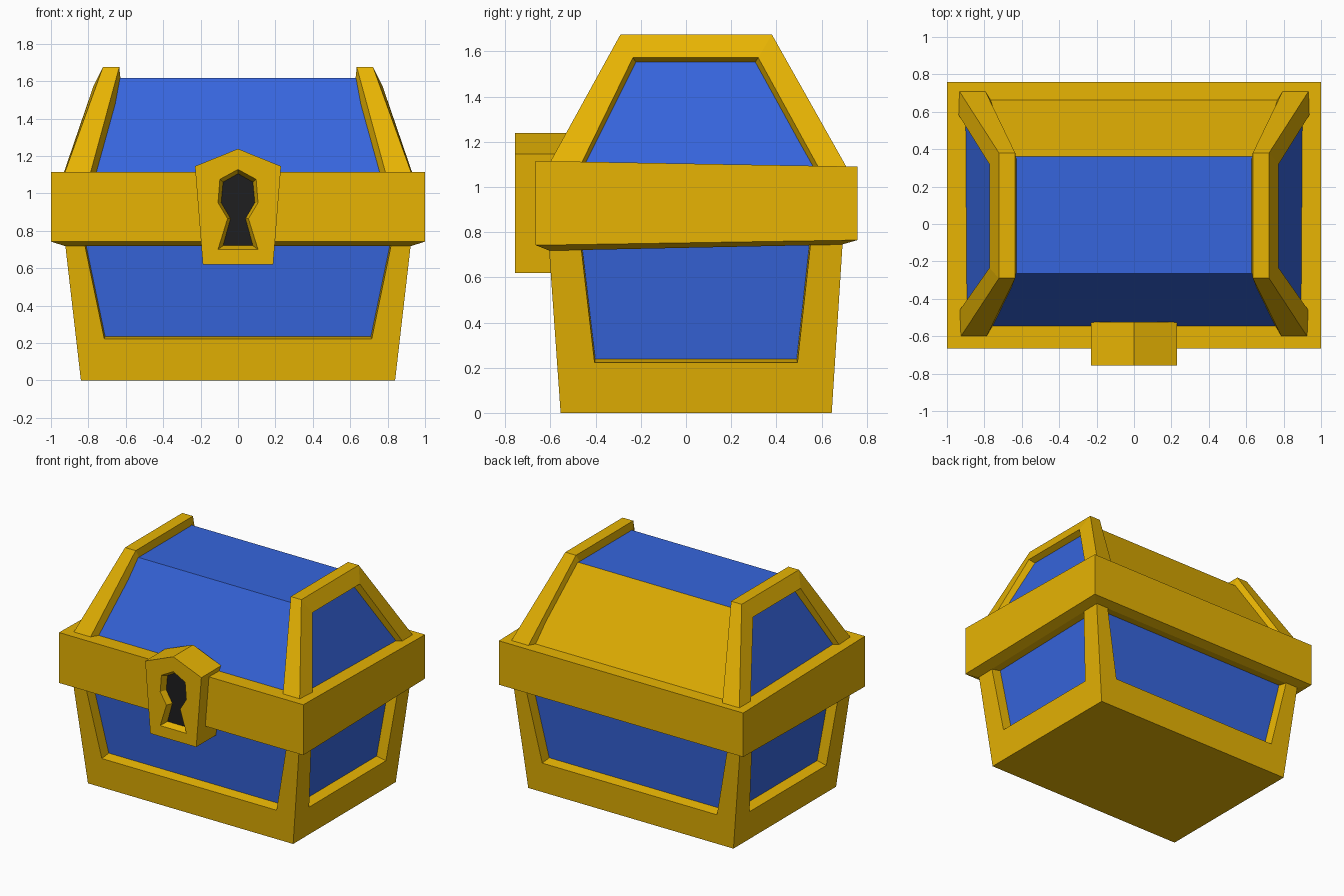
import bpy, bmesh
from mathutils import Vector

if "Cube" in bpy.data.objects:
    bpy.data.objects.remove(bpy.data.objects["Cube"])


def material(name, rgb):
    m = bpy.data.materials.new(name)
    m.diffuse_color = (*rgb, 1)
    m.use_nodes = True
    m.node_tree.nodes["Principled BSDF"].inputs["Base Color"].default_value = m.diffuse_color
    return m


GOLD = material("gold", (0.80, 0.455, 0.001))
BLUE = material("blue", (0.037, 0.13, 0.72))
BLACK = material("black", (0.013, 0.013, 0.014))


def finish(name, bm, mats):
    bmesh.ops.remove_doubles(bm, verts=bm.verts, dist=1e-5)
    bmesh.ops.recalc_face_normals(bm, faces=bm.faces)
    me = bpy.data.meshes.new(name)
    bm.to_mesh(me)
    bm.free()
    for m in mats:
        me.materials.append(m)
    ob = bpy.data.objects.new(name, me)
    bpy.context.collection.objects.link(ob)
    return ob


def face(bm, pts, mat=0):
    f = bm.faces.new([bm.verts.new(p) for p in pts])
    f.material_index = mat
    return f


def strip(bm, a, b, mat=0):
    """Quads joining two closed loops of points."""
    n = len(a)
    for i in range(n):
        j = (i + 1) % n
        face(bm, (a[i], a[j], b[j], b[i]), mat)


def rect(x, y0, y1, z0, z1=None):
    """Rectangle loop; z0 is the front height and z1 the back height."""
    z1 = z0 if z1 is None else z1
    return [Vector(p) for p in ((-x, y0, z0), (x, y0, z0), (x, y1, z1), (-x, y1, z1))]


# Base: tapered box, each side a gold frame around a sunken blue panel
bm = bmesh.new()
low, high = rect(0.84, -0.555, 0.645, 0), rect(0.93, -0.61, 0.695, 0.78)
face(bm, low)
face(bm, high)
for i in range(4):
    j = (i + 1) % 4
    a, b, c, d = low[i], low[j], high[j], high[i]
    normal = (b - a).cross(d - a).normalized()

    def on_side(u, v):
        return a.lerp(b, u).lerp(d.lerp(c, u), v)

    def opening(grow, v):
        m0, m1 = (0.087, 0.054) if i % 2 == 0 else (0.135, 0.108)
        m0, m1 = m0 + grow, m1 + grow
        return [on_side(m0, v), on_side(1 - m0, v), on_side(1 - m1, 0.985), on_side(m1, 0.985)]
    hole = opening(0, 0.285)
    floor = [p - normal * 0.075 for p in opening(0.003, 0.295)]
    strip(bm, [a, b, c, d], hole)
    strip(bm, hole, floor)
    face(bm, floor, 1)
finish("base", bm, [GOLD, BLUE])

# Rim band, slightly thinner at the back, underside sloping in to the base
bm = bmesh.new()
under = rect(0.925, -0.605, 0.69, 0.718, 0.745)
low, high = rect(1, -0.665, 0.76, 0.742, 0.765), rect(1, -0.665, 0.76, 1.115, 1.09)
inner = rect(0.80, -0.50, 0.58, 0.742, 0.765)
strip(bm, inner, under)
strip(bm, under, low)
strip(bm, low, high)
face(bm, inner)
face(bm, high)
finish("rim_band", bm, [GOLD])

# Lid: sloping blue shell whose back slope is gold
bm = bmesh.new()
low, high = rect(0.905, -0.565, 0.67, 1.08), rect(0.705, -0.265, 0.36, 1.617)
face(bm, low)
face(bm, high)
strip(bm, low, high)
lid = finish("lid", bm, [BLUE, GOLD])
for p in lid.data.polygons:
    p.material_index = 1 if p.normal.y > 0.5 else 0

# Lid ribs: leaning gold arches around both ends
OUTER = [(-0.618, 1.08), (-0.29, 1.675), (0.38, 1.675), (0.715, 1.08)]
INNER = [(-0.475, 1.08), (-0.235, 1.572), (0.32, 1.572), (0.59, 1.08)]
DEEP = [(-0.45, 1.08), (-0.218, 1.548), (0.303, 1.548), (0.56, 1.08)]


def lean(profile, x0, x1, side):
    """Place a (y, z) profile on a plane leaning from x0 at the foot to x1 at the top."""
    return [Vector((side * (x0 + (x1 - x0) * (z - 1.08) / 0.595), y, z)) for y, z in profile]


for side, label in ((-1, "left"), (1, "right")):
    bm = bmesh.new()
    loops = [lean(OUTER, 0.797, 0.635, side), lean(OUTER, 0.937, 0.722, side),
             lean(INNER, 0.942, 0.738, side), lean(DEEP, 0.89, 0.67, side),
             lean(DEEP, 0.70, 0.60, side)]
    n = len(loops)
    for k in range(n):
        p, q = loops[k], loops[(k + 1) % n]
        for i in range(3):
            face(bm, (p[i], p[i + 1], q[i + 1], q[i]))
    for i in (0, 3):
        face(bm, [lp[i] for lp in loops])
    finish(label + "_lid_rib", bm, [GOLD])


# Lock: pointed plate with a sunken keyhole
def mirrored(half, y):
    """Closed loop from the right half (top point first) at depth y."""
    pts = half + [(-x, z) for x, z in reversed(half) if x > 0]
    return [Vector((x, y, z)) for x, z in pts]


PLATE = [(0, 1.238), (0.23, 1.145), (0.188, 0.62)]
KEY_RIM = [(0, 1.128), (0.097, 1.075), (0.107, 0.95), (0.056, 0.865), (0.107, 0.70)]
KEY_FLOOR = [(0, 1.105), (0.08, 1.06), (0.09, 0.95), (0.04, 0.865), (0.08, 0.72)]

bm = bmesh.new()
edges = []
for half in (PLATE, KEY_RIM):
    vs = [bm.verts.new(p) for p in mirrored(half, -0.757)]
    edges += [bm.edges.new((vs[i - 1], vs[i])) for i in range(len(vs))]
bmesh.ops.triangle_fill(bm, use_beauty=True, use_dissolve=False, edges=edges)
strip(bm, mirrored(PLATE, -0.757), mirrored(PLATE, -0.525))
face(bm, mirrored(PLATE, -0.525))
strip(bm, mirrored(KEY_RIM, -0.757), mirrored(KEY_FLOOR, -0.71))
face(bm, mirrored(KEY_FLOOR, -0.71), 1)
lock = finish("lock", bm, [GOLD, BLACK])
